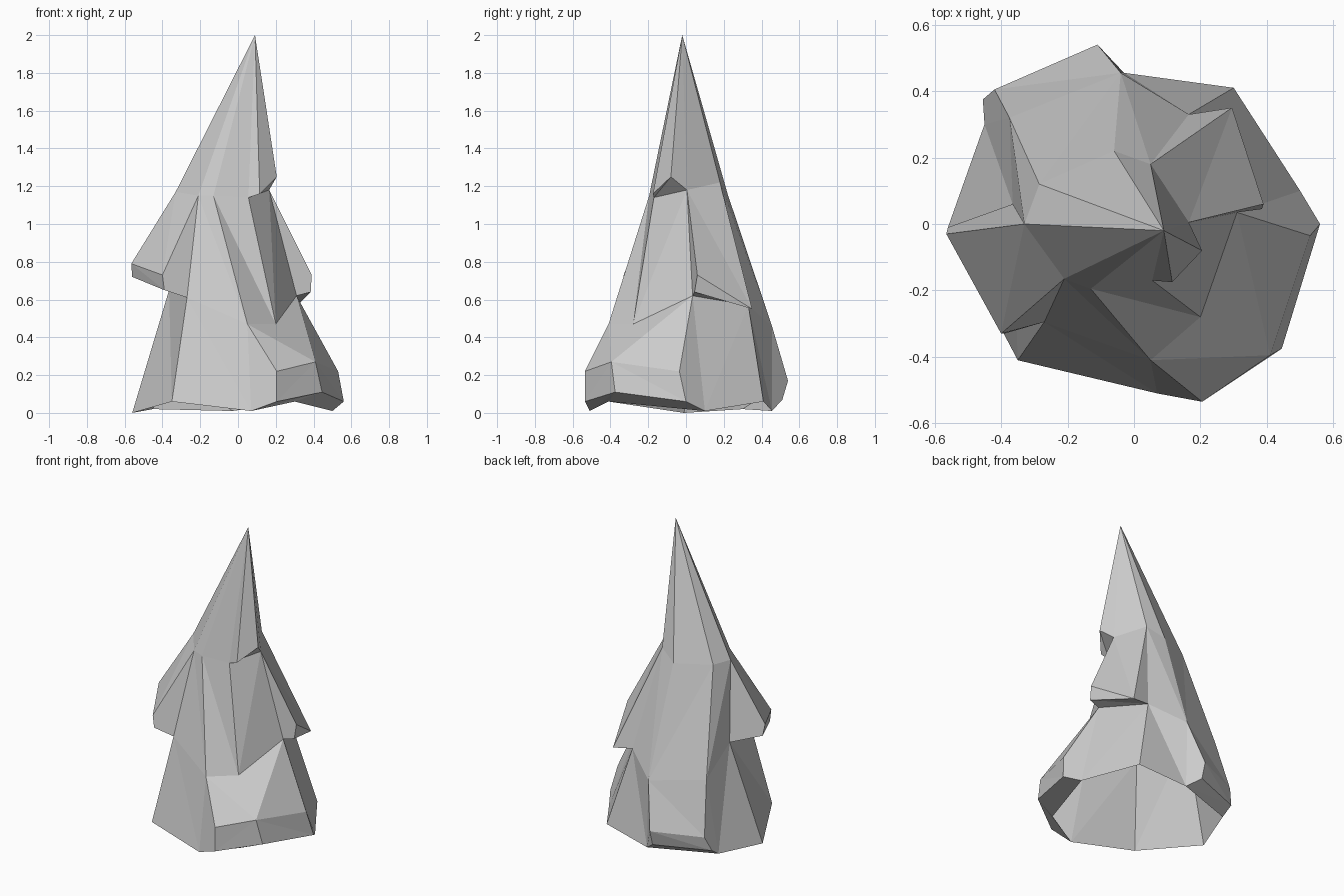
import bpy, bmesh
from mathutils import Vector

if "Cube" in bpy.data.objects:
    bpy.data.objects.remove(bpy.data.objects["Cube"])

TIP = (.09, -.02, 2.0)

# Vertical edges of the tree, counterclockwise:
# (base, low flare, waist, bough, crown, brim)
front_left = ([(-.35, -.41, .06)], [], [(-.27, -.295, .61)],
              [(-.39, -.33, .65), (-.40, -.33, .73)], [(-.21, -.165, 1.15)], [])
front = ([(.07, -.51, .01)], [(.205, -.535, .06), (.205, -.535, .22)],
         [(.05, -.41, .47)], [], [(-.13, -.195, 1.15)], [])
front_right = ([(.30, -.41, .06)], [(.445, -.375, .11), (.41, -.395, .27)],
               [(.20, -.28, .47)], [], [(.055, -.17, 1.14)], [(.115, -.175, 1.16)])
right = ([(.50, .10, .01)], [(.56, 0, .06), (.53, -.035, .22)], [(.31, .035, .62)],
         [(.385, .045, .64), (.39, .06, .73)],
         [(.165, .005, 1.18)], [(.205, -.08, 1.25)])
back_right = ([(.30, .41, .06)], [], [(.165, .33, .57)],
              [(.295, .35, .55)], [(.05, .18, 1.22)], [])
back = ([(-.03, .455, .01)], [(-.11, .51, .07), (-.11, .54, .17)],
        [(-.04, .455, .46)], [], [(-.06, .22, 1.16)], [])
back_left = ([(-.45, .30, .02)], [(-.455, .375, .07), (-.42, .405, .16)],
             [(-.375, .32, .5)], [], [(-.285, .12, 1.17)], [])
left = ([(-.56, -.01, 0)], [], [(-.365, .06, .65)],
        [(-.56, -.01, .72), (-.565, -.03, .79)], [(-.33, 0, 1.17)], [])
edges = [front_left, front, front_right, right, back_right, back, back_left, left]

bm = bmesh.new()
cache = {}


def face(*points):
    for p in points:
        if p not in cache:
            cache[p] = bm.verts.new(p)
    bm.faces.new([cache[p] for p in points])


def dist(p, q):
    return (Vector(p) - Vector(q)).length


def panel(a0, b0, b1, a1):
    """Four-sided panel folded along its longer diagonal."""
    corners = list(dict.fromkeys((a0, b0, b1, a1)))
    if len(corners) == 3:
        face(*corners)
    elif dist(a0, b1) > dist(b0, a1):
        face(a0, b0, b1)
        face(a0, b1, a1)
    else:
        face(a0, b0, a1)
        face(b0, b1, a1)


def profiles(a, b):
    """Both edge profiles, keeping only the layers the two edges share."""
    pa, pb = [], []
    for la, lb in zip(a, b):
        n = max(len(la), len(lb)) if la and lb else 0
        pa += [la[min(i, len(la) - 1)] for i in range(n)]
        pb += [lb[min(i, len(lb) - 1)] for i in range(n)]
    return pa + [TIP], pb + [TIP]


# Wall panels between neighbouring edges
for k, a in enumerate(edges):
    b = edges[(k + 1) % 8]
    pa, pb = profiles(a, b)
    for i in range(len(pa) - 1):
        panel(pa[i], pb[i], pb[i + 1], pa[i + 1])

# End faces where a flare, bough or brim stops
for k, e in enumerate(edges):
    for layer in (1, 3, 5):
        sides = [bool(edges[(k + s) % 8][layer]) for s in (-1, 1)]
        if e[layer] and not all(sides):
            above = TIP if layer == 5 else e[layer + 1][0]
            face(e[layer - 1][0], *e[layer], above)

# The underside stays open
bmesh.ops.recalc_face_normals(bm, faces=bm.faces[:])
mesh = bpy.data.meshes.new("fir_tree")
bm.to_mesh(mesh)
bm.free()
bpy.context.collection.objects.link(bpy.data.objects.new("fir_tree", mesh))
